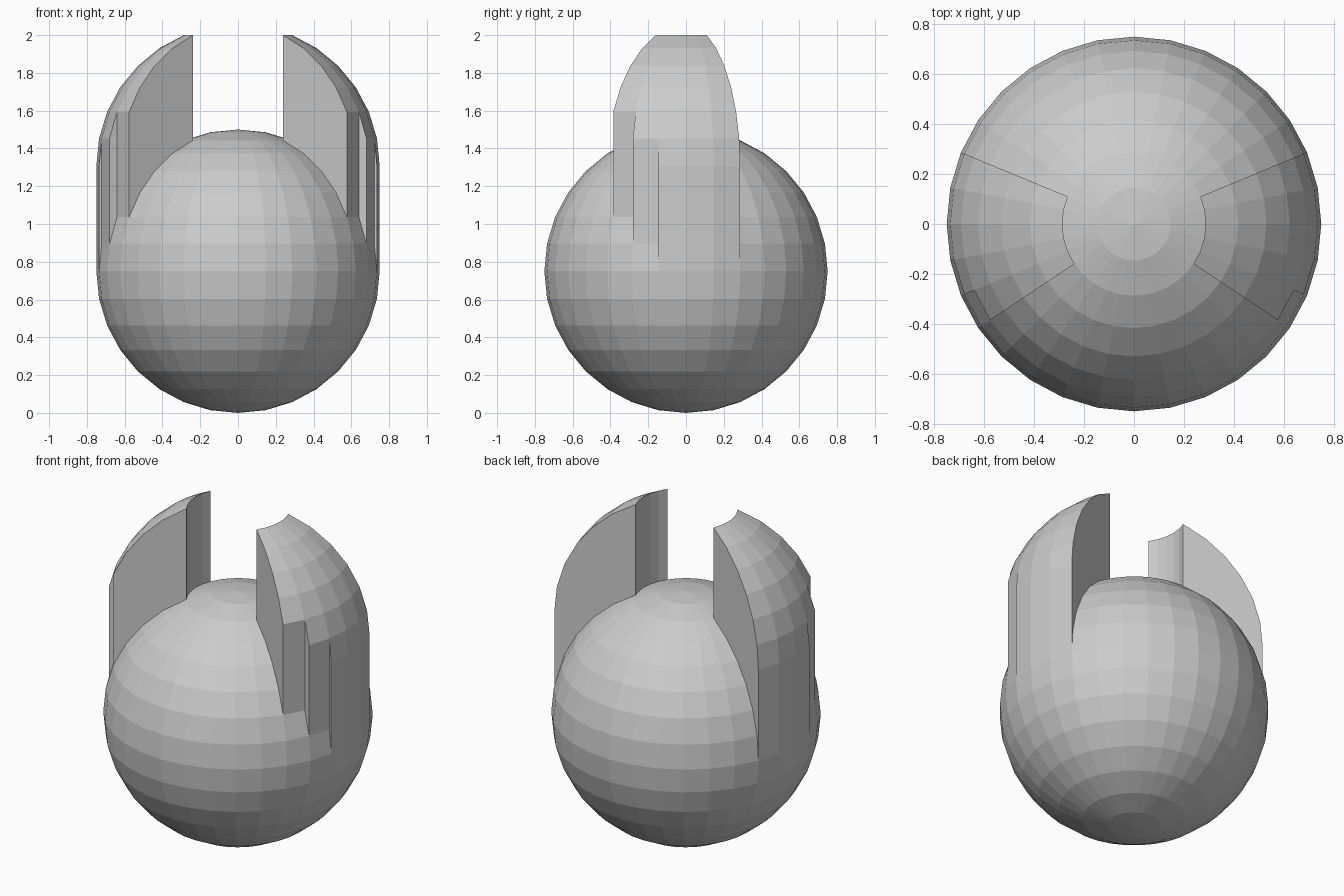
import bpy, bmesh, math
from mathutils import Matrix, Vector

if "Cube" in bpy.data.objects:
    bpy.data.objects.remove(bpy.data.objects["Cube"])

R = 0.75        # body radius
LIFT = 0.557    # ear height above the sphere surface


def is_ear(face):
    """Patch of upper-hemisphere faces that gets raised, mirrored in x."""
    c = face.calc_center_median()
    polar = math.degrees(math.acos(c.z / c.length))
    angle = math.degrees(math.atan2(c.y, abs(c.x)))
    if not 22.5 < polar < 90:
        return False
    # front edge steps back toward the equator
    front = -33.75 if polar < 67.5 else (-22.5 if polar < 78.75 else -11.25)
    return front < angle < 22.5


# Round low-poly body
bm = bmesh.new()
bmesh.ops.create_uvsphere(bm, u_segments=32, v_segments=16, radius=R)

# Two ears pulled straight up from the body surface
patch = [f for f in bm.faces if is_ear(f)]
out = bmesh.ops.extrude_face_region(bm, geom=patch)["geom"]
verts = [g for g in out if isinstance(g, bmesh.types.BMVert)]
bmesh.ops.translate(bm, verts=verts, vec=Vector((0, 0, LIFT)))
left_over = [f for f in patch if f.is_valid]
if left_over:
    bmesh.ops.delete(bm, geom=left_over, context='FACES')

bmesh.ops.recalc_face_normals(bm, faces=bm.faces)
bmesh.ops.transform(bm, matrix=Matrix.Translation((0, 0, R)), verts=bm.verts)

mesh = bpy.data.meshes.new("body_with_ears")
bm.to_mesh(mesh)
bm.free()
bpy.context.collection.objects.link(bpy.data.objects.new("body_with_ears", mesh))
